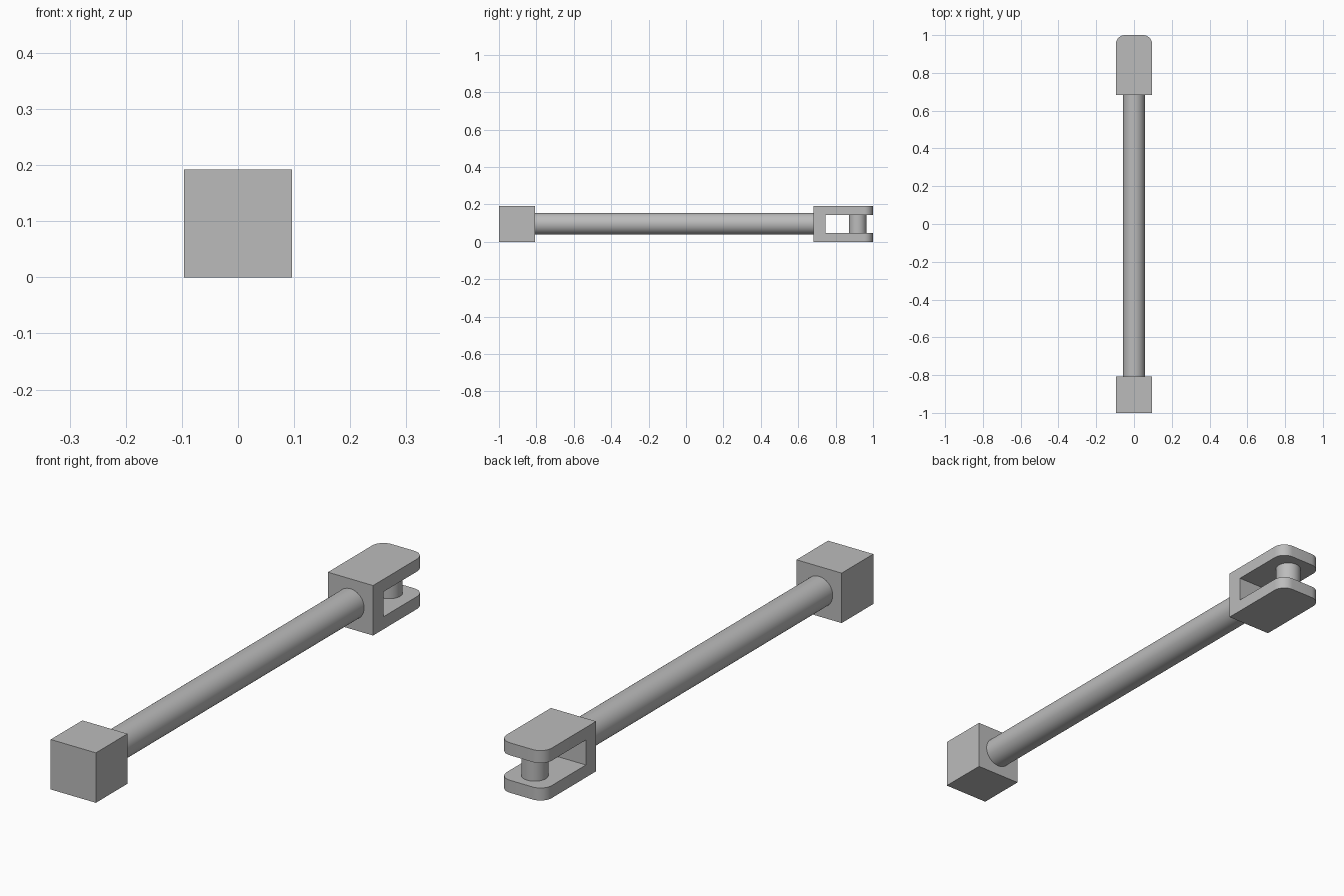
import bpy
import bmesh
import math
from mathutils import Matrix, Vector

cube = bpy.data.objects.get("Cube")
if cube:
    bpy.data.objects.remove(cube, do_unlink=True)

HALF = 0.096           # half width of both end blocks
MID = HALF             # height of the rod axis

grey = bpy.data.materials.new("plain grey")
grey.use_nodes = True
colour = (0.5, 0.5, 0.5, 1)
grey.diffuse_color = colour
grey.node_tree.nodes["Principled BSDF"].inputs["Base Color"].default_value = colour


def finish(name, bm, smooth=False):
    bmesh.ops.recalc_face_normals(bm, faces=bm.faces[:])
    mesh = bpy.data.meshes.new(name)
    bm.to_mesh(mesh)
    bm.free()
    mesh.materials.append(grey)
    obj = bpy.data.objects.new(name, mesh)
    bpy.context.collection.objects.link(obj)
    if smooth:
        bpy.ops.object.select_all(action="DESELECT")
        obj.select_set(True)
        bpy.context.view_layer.objects.active = obj
        bpy.ops.object.shade_smooth_by_angle(angle=math.radians(35))
    return obj


def cylinder(name, radius, length, centre, rotation=Matrix()):
    bm = bmesh.new()
    bmesh.ops.create_cone(bm, cap_ends=True, segments=48, radius1=radius,
                          radius2=radius, depth=length,
                          matrix=Matrix.Translation(centre) @ rotation)
    return finish(name, bm, True)


# Solid end block
bm = bmesh.new()
bmesh.ops.create_cube(bm, size=2 * HALF,
                      matrix=Matrix.Translation((0, HALF - 1, MID)))
finish("end_block", bm)

# Long rod between the two ends
start, end = -0.81, 0.685
cylinder("rod", 0.058, end - start, (0, (start + end) / 2, MID),
         Matrix.Rotation(math.pi / 2, 4, "X"))

# Fork: U-shaped side profile extruded across, with rounded tips
back, slot, tip, wall, top = 0.683, 0.745, 1.0, 0.048, 2 * HALF
profile = [(back, 0), (tip, 0), (tip, wall), (slot, wall),
           (slot, top - wall), (tip, top - wall), (tip, top), (back, top)]
bm = bmesh.new()
face = bm.faces.new([bm.verts.new((-HALF, y, z)) for y, z in profile])
result = bmesh.ops.extrude_face_region(bm, geom=[face])
moved = [g for g in result["geom"] if isinstance(g, bmesh.types.BMVert)]
bmesh.ops.translate(bm, verts=moved, vec=Vector((2 * HALF, 0, 0)))
corners = [e for e in bm.edges
           if all(v.co.y > tip - 0.001 for v in e.verts)
           and abs(e.verts[0].co.x - e.verts[1].co.x) < 0.001]
bmesh.ops.bevel(bm, geom=corners, offset=0.048, segments=10, profile=0.5,
                affect="EDGES")
finish("fork", bm, True)

# Cross pin held between the fork arms
cylinder("fork_pin", 0.047, top - 2 * wall, (0, 0.918, MID))
